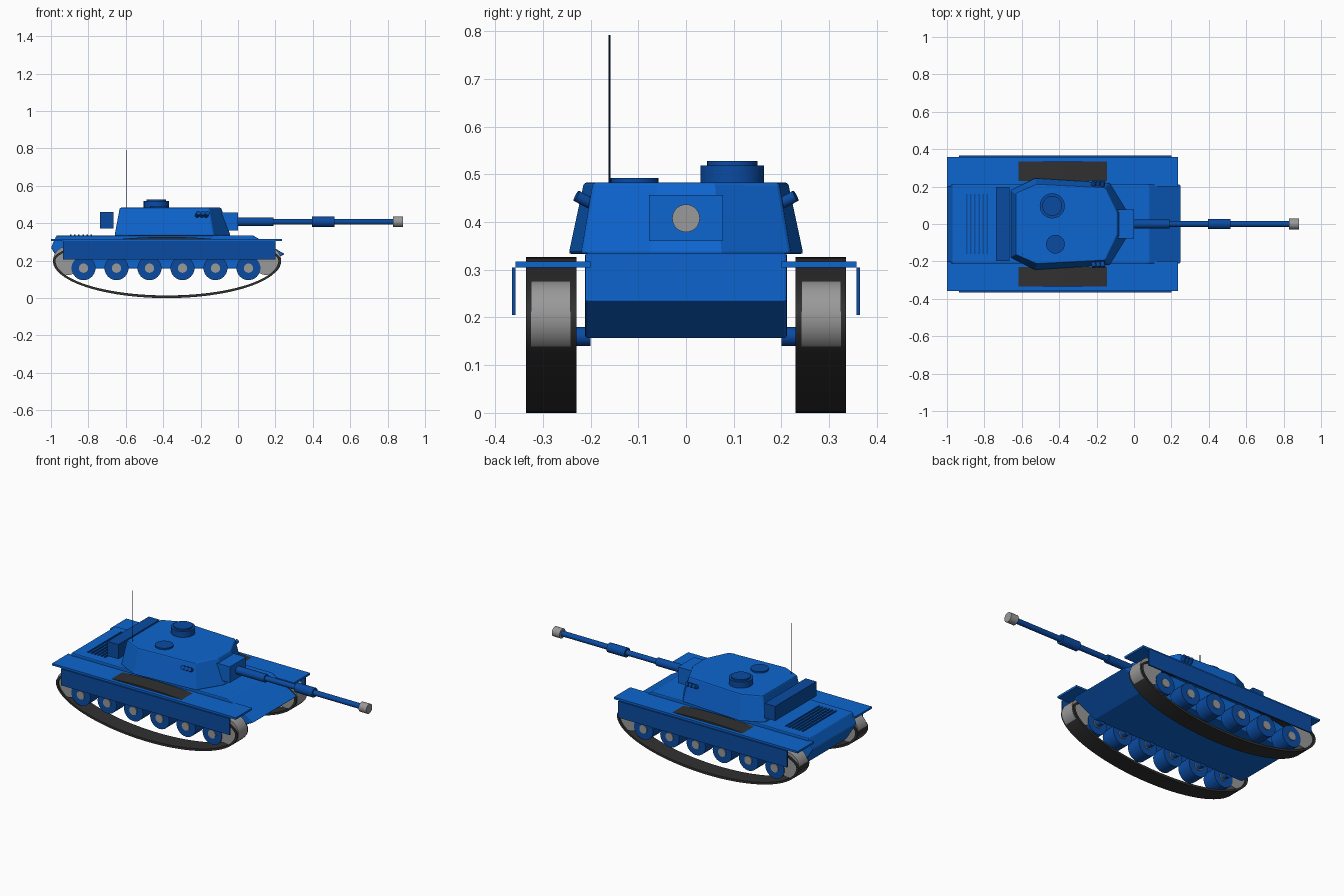
import bpy, bmesh, math
from mathutils import Vector

if "Cube" in bpy.data.objects:
    bpy.data.objects.remove(bpy.data.objects["Cube"])


def material(name, rgb):
    m = bpy.data.materials.new(name)
    m.diffuse_color = (*rgb, 1)
    m.use_nodes = True
    m.node_tree.nodes["Principled BSDF"].inputs["Base Color"].default_value = m.diffuse_color
    return m


BLUE = material("bright blue", (0.004, 0.13, 0.63))
DARK = material("deep blue", (0.003, 0.07, 0.36))
GREY = material("steel grey", (0.32, 0.32, 0.32))
RUBBER = material("track black", (0.03, 0.03, 0.03))
NAVY = material("navy", (0.003, 0.015, 0.06))


def finish(bm, name, mat, bevel=0, smooth=False):
    bmesh.ops.recalc_face_normals(bm, faces=bm.faces)
    me = bpy.data.meshes.new(name)
    bm.to_mesh(me)
    bm.free()
    me.materials.append(mat)
    ob = bpy.data.objects.new(name, me)
    bpy.context.collection.objects.link(ob)
    if bevel:
        b = ob.modifiers.new("edge bevel", "BEVEL")
        b.width, b.segments, b.limit_method = bevel, 2, "ANGLE"
    if smooth:
        bpy.ops.object.select_all(action="DESELECT")
        ob.select_set(True)
        bpy.context.view_layer.objects.active = ob
        bpy.ops.object.shade_smooth_by_angle(angle=math.radians(35))
    return ob


def box(name, mat, x, y, z, bevel=0):
    """Box from (min, max) pairs."""
    bm = bmesh.new()
    bmesh.ops.create_cube(bm, size=1)
    for v in bm.verts:
        v.co = [(a + b) / 2 + c * (b - a) for (a, b), c in zip((x, y, z), v.co)]
    return finish(bm, name, mat, bevel)


def rod(name, mat, start, end, r, sides=32):
    """Closed cylinder between two points."""
    a, b = Vector(start), Vector(end)
    bm = bmesh.new()
    bmesh.ops.create_cone(bm, cap_ends=True, segments=sides, radius1=r, radius2=r,
                          depth=(b - a).length)
    rot = (b - a).to_track_quat("Z", "Y")
    for v in bm.verts:
        v.co = rot @ v.co + (a + b) / 2
    return finish(bm, name, mat, smooth=True)


def loft(name, mat, low, high, bevel=0):
    """Solid between two matching polygons."""
    bm = bmesh.new()
    lo = [bm.verts.new(p) for p in low]
    hi = [bm.verts.new(p) for p in high]
    bm.faces.new(lo)
    bm.faces.new(hi)
    n = len(lo)
    for i in range(n):
        bm.faces.new((lo[i], lo[(i + 1) % n], hi[(i + 1) % n], hi[i]))
    return finish(bm, name, mat, bevel)


# Hull: side profile extruded across the width
profile = [(-0.93, 0.157), (0.10, 0.157), (0.25, 0.235), (0.08, 0.335),
           (-0.97, 0.335), (-1.0, 0.27)]
loft("hull", BLUE, [(x, -0.212, z) for x, z in profile],
     [(x, 0.212, z) for x, z in profile], 0.006)

# Engine deck grille
for i in range(6):
    x = -0.895 + i * 0.0222
    box("grille_slat", DARK, (x - 0.004, x + 0.004), (-0.16, 0.16), (0.333, 0.341))


# Track loop: long oval, sagging below the wheels
def track(name, y0, y1):
    n, bm, rings = 96, bmesh.new(), []
    for i in range(n):
        t = 2 * math.pi * i / n
        c, s = math.cos(t), math.sin(t)
        ring = []
        for inset, y in ((0, y0), (0, y1), (0.014, y1), (0.014, y0)):
            height = (0.127 if s > 0 else 0.2) - inset
            ring.append(bm.verts.new((-0.38 + (0.61 - inset) * c, y, 0.2 + height * s)))
        rings.append(ring)
    for i in range(n):
        a, b = rings[i], rings[(i + 1) % n]
        for k in range(4):
            m = (k + 1) % 4
            bm.faces.new((a[k], a[m], b[m], b[k]))
    finish(bm, name, RUBBER, smooth=True)


# Running gear, fenders and skirts on both sides
for s in (-1, 1):
    def span(a, b):
        return tuple(sorted((s * a, s * b)))

    track("track", *span(0.23, 0.335))
    box("fender", BLUE, (-1.0, 0.235), span(0.20, 0.357), (0.305, 0.317))
    box("side_skirt", DARK, (-0.935, 0.2), span(0.357, 0.365), (0.205, 0.305))
    for x in (-0.912, 0.154):
        rod("end_wheel", GREY, (x, s * 0.242, 0.2), (x, s * 0.325, 0.2), 0.077)
    for i in range(6):
        x = -0.826 + i * 0.1764
        rod("road_wheel", DARK, (x, s * 0.238, 0.16), (x, s * 0.328, 0.16), 0.064)
        rod("wheel_hub", GREY, (x, s * 0.232, 0.16), (x, s * 0.333, 0.16), 0.025, 20)
        rod("axle", DARK, (x, s * 0.2, 0.16), (x, s * 0.24, 0.16), 0.02, 16)
    # Smoke launcher tubes
    for i in range(3):
        x = -0.222 + i * 0.024
        rod("smoke_tube", DARK, (x, s * 0.187, 0.433), (x + 0.01, s * 0.23, 0.455), 0.012, 16)


# Turret: eight-sided plan narrowing upward
def plan(half, z):
    return [(x, y, z) for x, y in half] + [(x, -y, z) for x, y in reversed(half)]


loft("turret", BLUE,
     plan([(-0.66, 0.18), (-0.53, 0.246), (-0.13, 0.22), (-0.04, 0.075)], 0.333),
     plan([(-0.632, 0.165), (-0.52, 0.214), (-0.155, 0.195), (-0.09, 0.06)], 0.483), 0.006)
box("bustle_box", DARK, (-0.738, -0.666), (-0.198, 0.198), (0.372, 0.46))
box("mantlet", BLUE, (-0.09, 0.0), (-0.078, 0.078), (0.36, 0.457))

# Gun: sleeve, barrel, fume extractor, muzzle
for name, mat, x0, x1, r in (("gun_sleeve", DARK, -0.01, 0.19, 0.024),
                             ("gun_barrel", DARK, 0.18, 0.84, 0.016),
                             ("fume_extractor", DARK, 0.395, 0.515, 0.028),
                             ("muzzle", GREY, 0.83, 0.882, 0.029)):
    rod(name, mat, (x0, 0, 0.408), (x1, 0, 0.408), r)

# Roof fittings
rod("cupola", DARK, (-0.437, 0.097, 0.48), (-0.437, 0.097, 0.519), 0.067)
rod("cupola_lid", DARK, (-0.437, 0.097, 0.515), (-0.437, 0.097, 0.528), 0.053)
rod("loader_hatch", DARK, (-0.42, -0.108, 0.48), (-0.42, -0.108, 0.492), 0.05)
rod("antenna", NAVY, (-0.595, -0.16, 0.48), (-0.595, -0.16, 0.792), 0.002, 8)
